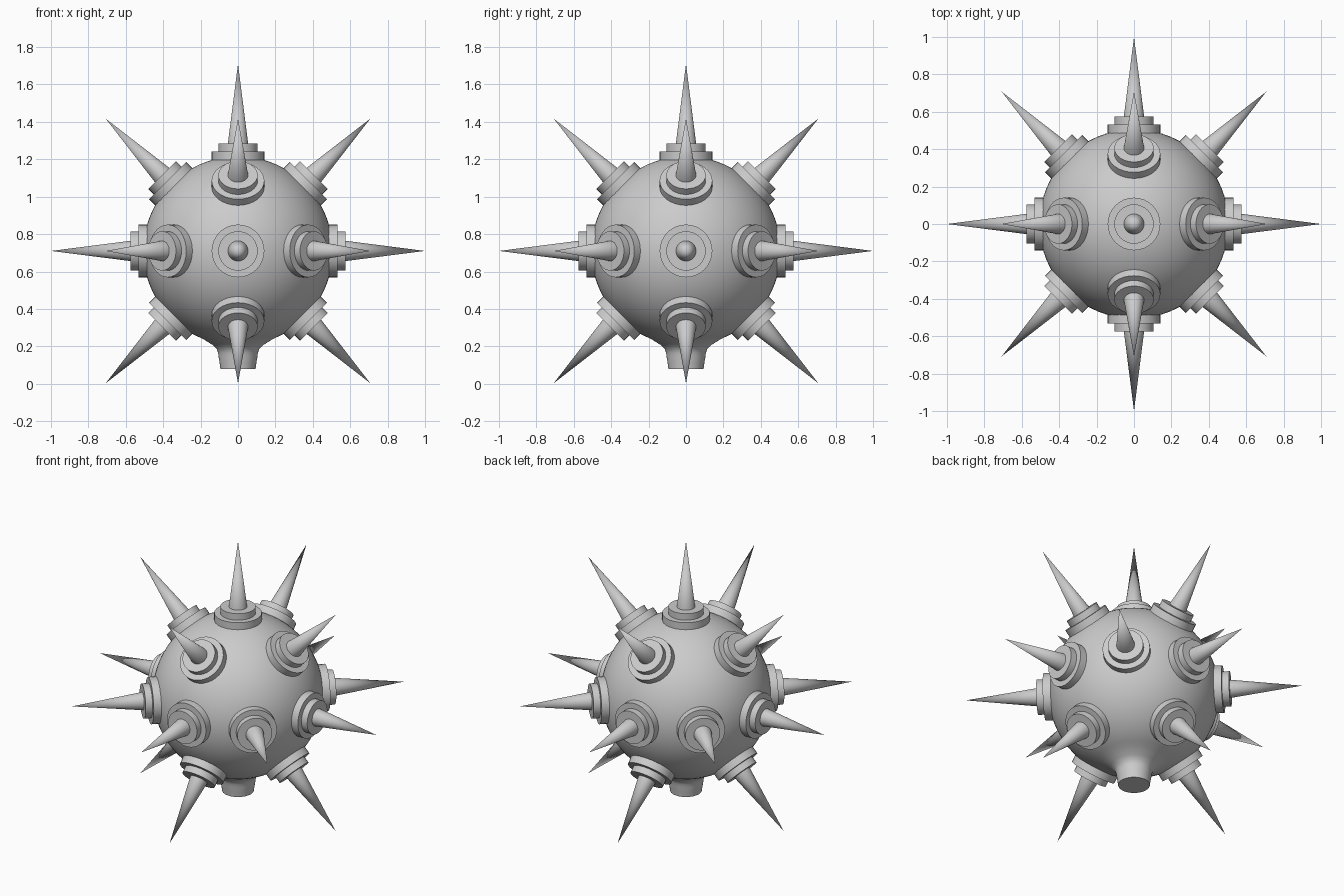
import bpy, bmesh, math
from mathutils import Vector, Matrix

if "Cube" in bpy.data.objects:
    bpy.data.objects.remove(bpy.data.objects["Cube"])

CENTRE = Vector((0, 0, 0.71))
R = 0.506


def lathe(name, profile, segments, matrix, angle=30):
    """Revolve an (r, z) profile around local z; r == 0 makes a pole."""
    bm = bmesh.new()
    rings = []
    for r, z in profile:
        if r == 0:
            rings.append([bm.verts.new((0, 0, z))])
        else:
            rings.append([bm.verts.new((r * math.cos(a), r * math.sin(a), z))
                          for a in (2 * math.pi * i / segments for i in range(segments))])
    for lo, hi in zip(rings, rings[1:]):
        for i in range(segments):
            j = (i + 1) % segments
            quad = [lo[i % len(lo)], lo[j % len(lo)], hi[j % len(hi)], hi[i % len(hi)]]
            bm.faces.new(list(dict.fromkeys(quad)))
    bmesh.ops.recalc_face_normals(bm, faces=bm.faces)
    mesh = bpy.data.meshes.new(name)
    bm.to_mesh(mesh)
    bm.free()
    obj = bpy.data.objects.new(name, mesh)
    bpy.context.collection.objects.link(obj)
    obj.matrix_world = matrix
    bpy.ops.object.select_all(action='DESELECT')
    obj.select_set(True)
    bpy.context.view_layer.objects.active = obj
    bpy.ops.object.shade_smooth_by_angle(angle=math.radians(angle))
    return obj


# Ball with a short neck flowing out of its underside
neck = [(0, -0.63), (0.094, -0.63), (0.098, -0.60), (0.104, -0.565),
        (0.106, -0.545), (0.115, -0.522), (0.137, -0.502)]
start = math.radians(-68)
ball = [(R * math.cos(t), R * math.sin(t))
        for t in (start + (math.pi / 2 - start) * i / 40 for i in range(40))]
lathe("ball", neck + ball + [(0, R)], 64, Matrix.Translation(CENTRE))

# Spike directions: top, eight around the middle, four above and four below
directions = [("top", 90, 0)]
directions += [("middle", 0, 45 * i) for i in range(8)]
directions += [(row, el, 90 * i) for row, el in (("upper", 45), ("lower", -45))
               for i in range(4)]

# Stepped collar and cone on each direction
collar = [(0, 0.46), (0.141, 0.46), (0.141, 0.532), (0.105, 0.532),
          (0.105, 0.574), (0, 0.574)]
cone = [(0, 0.56), (0.056, 0.56), (0, 1.0)]
for row, el, az in directions:
    e, a = math.radians(el), math.radians(az)
    d = Vector((math.cos(e) * math.cos(a), math.cos(e) * math.sin(a), math.sin(e)))
    m = Matrix.Translation(CENTRE) @ d.to_track_quat('Z', 'Y').to_matrix().to_4x4()
    lathe(f"{row}_collar_{az}", collar, 32, m)
    lathe(f"{row}_spike_{az}", cone, 32, m)
